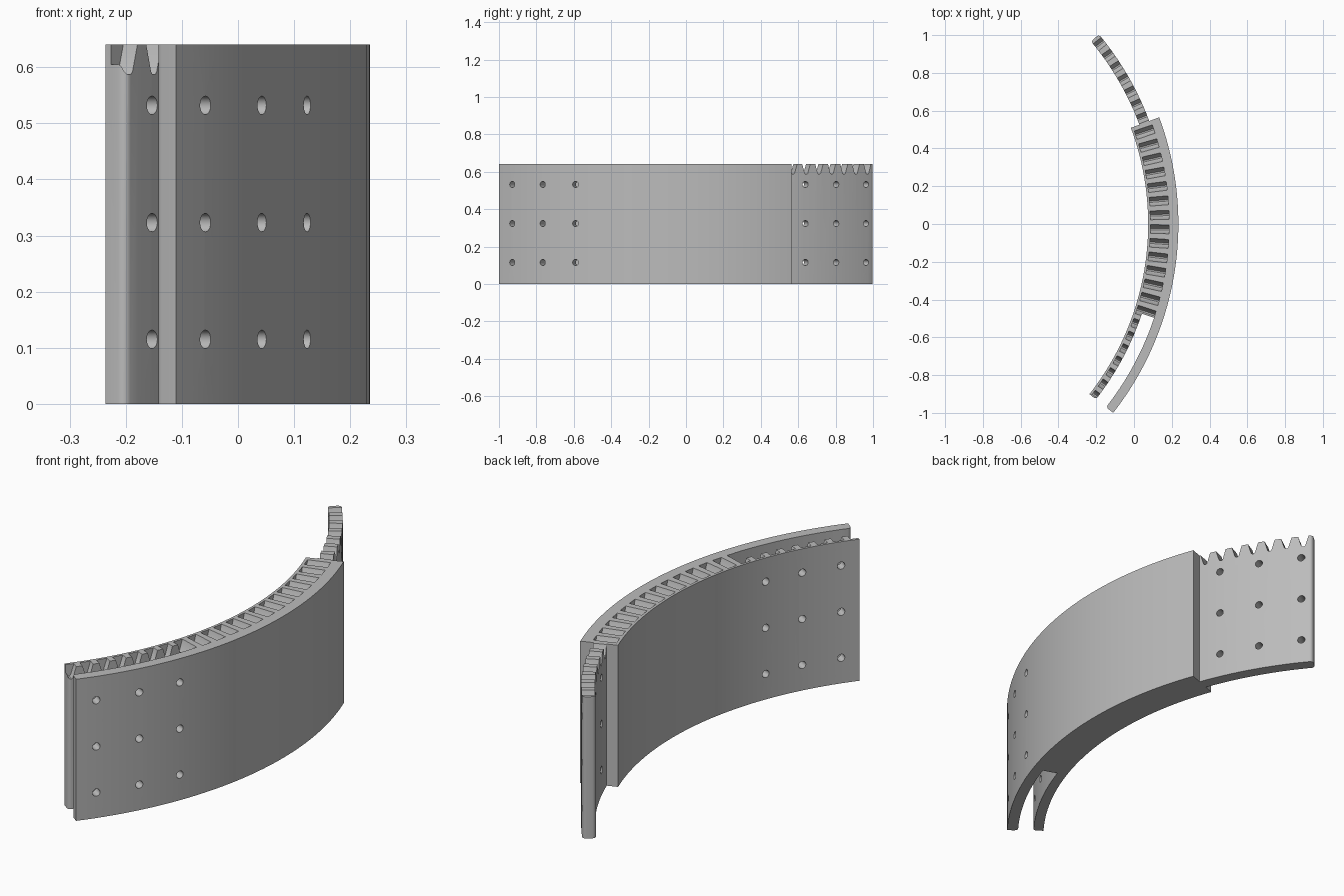
import bpy
import bmesh
from math import radians, cos, sin
from mathutils import Vector, Matrix

cube = bpy.data.objects.get("Cube")
if cube:
    bpy.data.objects.remove(cube, do_unlink=True)

# Main dimensions (radii about the arc axis, angles in degrees)
CENTRE_X = -1.385
HEIGHT = 0.64
R_IN, R_OUT = 1.46, 1.62
SLOT_IN, SLOT_OUT = 1.504, 1.572
TONGUE_IN, TONGUE_OUT = 1.508, 1.564
TAIL, SLOT_END, SHOULDER, TIP = -38.1, -18.4, 20.4, 39.9
PITCH, FIRST_GROOVE, GROOVES = 2.8125, -37.6, 28


def polar(r, deg, z=0.0):
    a = radians(deg)
    return Vector((CENTRE_X + r * cos(a), r * sin(a), z))


def arc(r, start, end, step=1.5):
    n = max(2, round(abs(end - start) / step))
    return [polar(r, start + (end - start) * i / n) for i in range(n + 1)]


def make_object(name, bm):
    bmesh.ops.recalc_face_normals(bm, faces=bm.faces)
    mesh = bpy.data.meshes.new(name)
    bm.to_mesh(mesh)
    bm.free()
    obj = bpy.data.objects.new(name, mesh)
    bpy.context.collection.objects.link(obj)
    return obj


def extrude(bm, points, offset):
    face = bm.faces.new([bm.verts.new(p) for p in points])
    new = bmesh.ops.extrude_face_region(bm, geom=[face])["geom"]
    verts = [g for g in new if isinstance(g, bmesh.types.BMVert)]
    bmesh.ops.translate(bm, verts=verts, vec=offset)


# Curved body: slotted tail, solid middle and narrow tongue in one outline
outline = (arc(R_OUT, TAIL, SHOULDER) + arc(TONGUE_OUT, SHOULDER, TIP)
           + arc(TONGUE_IN, TIP, SHOULDER) + arc(R_IN, SHOULDER, TAIL)
           + arc(SLOT_IN, TAIL, SLOT_END) + arc(SLOT_OUT, SLOT_END, TAIL))
bm = bmesh.new()
extrude(bm, outline, Vector((0, 0, HEIGHT)))

# Rounded upright edges on the tongue tip and the slot mouth
rounded = [polar(TONGUE_OUT, TIP), polar(TONGUE_IN, TIP),
           polar(SLOT_IN, TAIL), polar(SLOT_OUT, TAIL)]


def is_rounded(edge):
    a, b = (v.co for v in edge.verts)
    return abs(a.z - b.z) > 0.1 and any((a.xy - p.xy).length < 0.001 for p in rounded)


bmesh.ops.bevel(bm, geom=[e for e in bm.edges if is_rounded(e)], offset=0.015,
                segments=4, profile=0.5, affect='EDGES')
body = make_object("curved_rack_body", bm)

# Tooth groove cutter: one tapered notch repeated along the arc
bm = bmesh.new()
R_A, R_B = 1.472, SLOT_OUT - 0.001
notch = [(-0.028, 0.66), (-0.0235, HEIGHT), (-0.009, 0.592), (-0.004, 0.587),
         (0.004, 0.587), (0.009, 0.592), (0.0235, HEIGHT), (0.028, 0.66)]
for i in range(GROOVES):
    angle = FIRST_GROOVE + i * PITCH
    out = Vector((cos(radians(angle)), sin(radians(angle)), 0))
    side = Vector((-out.y, out.x, 0))
    start = polar(R_A, angle)
    extrude(bm, [start + side * s + Vector((0, 0, z)) for s, z in notch], out * (R_B - R_A))
groove_cutter = make_object("groove_cutter", bm)

# Bolt hole cutter: three by three holes at each end
bm = bmesh.new()
for angle in (-35, -28.2, -21.4, 24.1, 30.9, 38.0):
    for z in (0.115, 0.323, 0.532):
        place = (Matrix.Translation(polar(1.54, angle, z))
                 @ Matrix.Rotation(radians(angle), 4, 'Z')
                 @ Matrix.Rotation(radians(90), 4, 'Y'))
        bmesh.ops.create_cone(bm, cap_ends=True, segments=20, radius1=0.0165,
                              radius2=0.0165, depth=0.3, matrix=place)
hole_cutter = make_object("hole_cutter", bm)

# Cut the grooves and holes
bpy.ops.object.select_all(action='DESELECT')
bpy.context.view_layer.objects.active = body
body.select_set(True)
for cutter in (groove_cutter, hole_cutter):
    cutter.hide_render = True
    mod = body.modifiers.new(cutter.name, 'BOOLEAN')
    mod.operation = 'DIFFERENCE'
    mod.solver = 'EXACT'
    mod.object = cutter
    bpy.ops.object.modifier_apply(modifier=mod.name)
    bpy.data.objects.remove(cutter, do_unlink=True)

# Plain grey finish
grey = bpy.data.materials.new("plain_grey")
grey.use_nodes = True
colour = (0.5, 0.5, 0.5, 1)
grey.diffuse_color = colour
grey.node_tree.nodes["Principled BSDF"].inputs["Base Color"].default_value = colour
body.data.materials.clear()
body.data.materials.append(grey)
bpy.ops.object.shade_smooth_by_angle(angle=radians(30))
